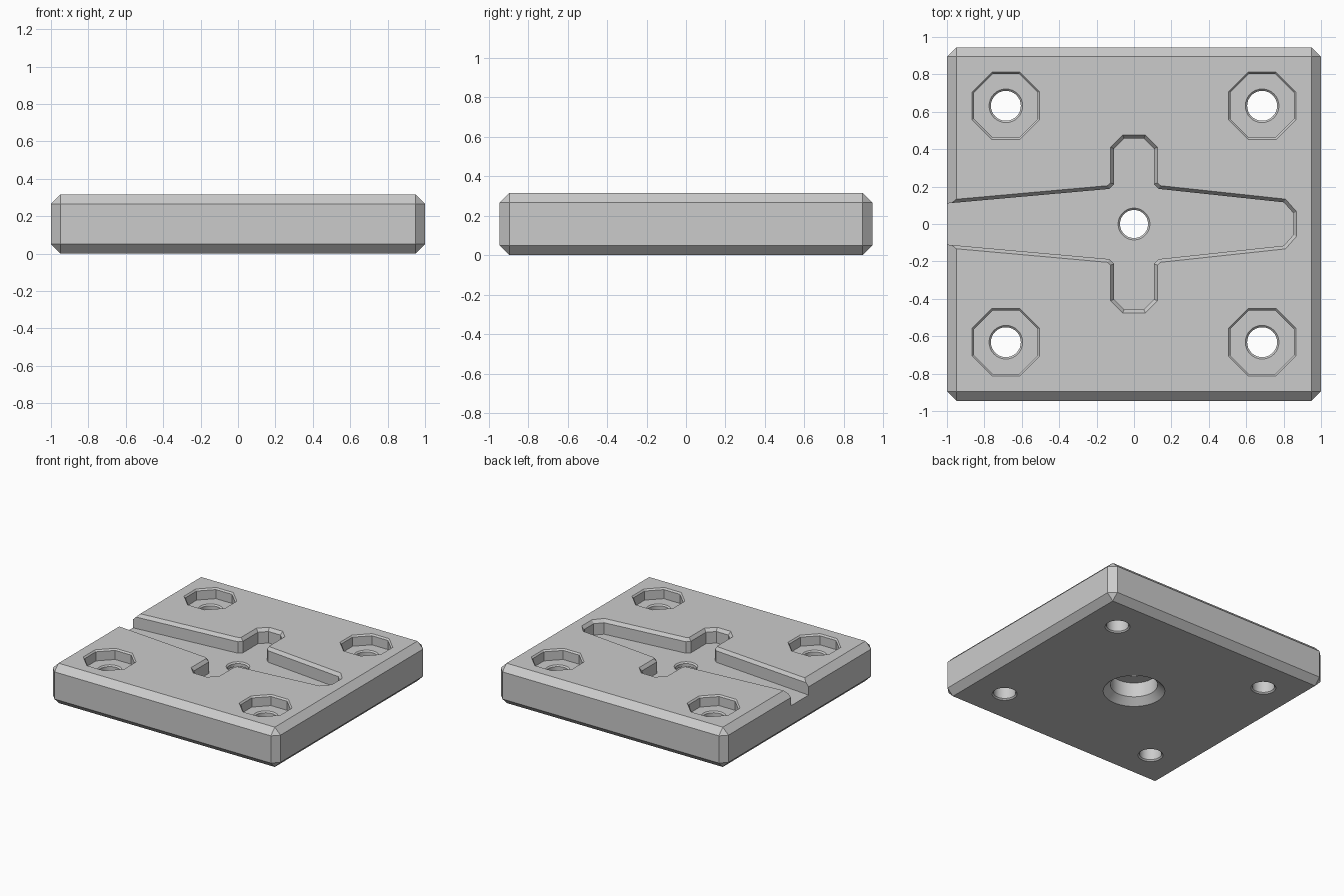
import bpy, bmesh, math
from mathutils import Vector

if "Cube" in bpy.data.objects:
    bpy.data.objects.remove(bpy.data.objects["Cube"], do_unlink=True)

TOP = 0.316      # plate thickness
FLOOR = 0.2      # floor of the cross slot
POCKET = 0.232   # floor of the corner pockets


def add_object(name, bm):
    bmesh.ops.recalc_face_normals(bm, faces=bm.faces)
    mesh = bpy.data.meshes.new(name)
    bm.to_mesh(mesh)
    bm.free()
    obj = bpy.data.objects.new(name, mesh)
    bpy.context.collection.objects.link(obj)
    return obj


def ring(radius, sides, centre=(0, 0), turn=0.0):
    return [(centre[0] + radius * math.cos(turn + math.tau * i / sides),
             centre[1] + radius * math.sin(turn + math.tau * i / sides))
            for i in range(sides)]


def inset(points, d):
    """Shrink a clockwise outline by d with mitred corners."""
    result = []
    for i, p in enumerate(points):
        p = Vector(p)
        a = (p - Vector(points[i - 1])).normalized()
        b = (Vector(points[(i + 1) % len(points)]) - p).normalized()
        na, nb = Vector((a.y, -a.x)), Vector((b.y, -b.x))
        result.append(p + (na + nb) * (d / (1 + na.dot(nb))))
    return result


def loft(name, levels):
    """Closed solid through (height, outline) levels."""
    bm = bmesh.new()
    rows = [[bm.verts.new((p[0], p[1], z)) for p in pts] for z, pts in levels]
    for low, high in zip(rows, rows[1:]):
        for i in range(len(low)):
            j = (i + 1) % len(low)
            bm.faces.new((low[i], low[j], high[j], high[i]))
    bm.faces.new(rows[0])
    bm.faces.new(rows[-1])
    return add_object(name, bm)


def cut(body, cutter):
    cutter.hide_render = True
    mod = body.modifiers.new("cut", 'BOOLEAN')
    mod.operation = 'DIFFERENCE'
    mod.solver = 'EXACT'
    mod.object = cutter
    bpy.context.view_layer.objects.active = body
    bpy.ops.object.modifier_apply(modifier=mod.name)
    bpy.data.objects.remove(cutter, do_unlink=True)


# Chamfered plate
bm = bmesh.new()
bmesh.ops.create_cube(bm, size=1)
for v in bm.verts:
    v.co = (v.co.x * 2, v.co.y * 1.89, (v.co.z + 0.5) * TOP)
bmesh.ops.bevel(bm, geom=bm.edges[:], offset=0.05, segments=1, affect='EDGES')
plate = add_object("base_plate", bm)

# Cross slot, open on the -x side, with a chamfered rim
half = [(-1.1, 0.119), (-0.14, 0.205), (-0.125, 0.22), (-0.125, 0.41),
        (-0.06, 0.475), (0.06, 0.475), (0.125, 0.41), (0.125, 0.22),
        (0.14, 0.205), (0.81, 0.133), (0.87, 0.065)]
outer = half + [(x, -y) for x, y in reversed(half)]
inner = inset(outer, 0.018)
cut(plate, loft("slot_cutter", [(FLOOR, inner), (TOP - 0.025, inner),
                                (TOP, outer), (TOP + 0.1, outer)]))

# Octagonal corner pockets with through holes
for sx in (-1, 1):
    for sy in (-1, 1):
        c = (sx * 0.685, sy * 0.632)
        k = 1 / math.cos(math.pi / 8)
        wide = ring(0.18 * k, 8, c, math.pi / 8)
        narrow = ring(0.17 * k, 8, c, math.pi / 8)
        cut(plate, loft("pocket_cutter", [(POCKET, narrow), (TOP - 0.012, narrow),
                                          (TOP, wide), (TOP + 0.1, wide)]))
        big, small = ring(0.09, 32, c), ring(0.08, 32, c)
        cut(plate, loft("hole_cutter", [(-0.1, big), (0, big), (0.01, small),
                                        (POCKET - 0.01, small), (POCKET, big),
                                        (POCKET + 0.03, big)]))

# Centre hole with a countersunk recess underneath
profile = [(-0.1, 0.222), (0, 0.222), (0.05, 0.17), (0.165, 0.17)]
cut(plate, loft("recess_cutter", [(z, ring(r, 48)) for z, r in profile]))
profile = [(0.1, 0.075), (FLOOR - 0.01, 0.075), (FLOOR, 0.085), (FLOOR + 0.03, 0.085)]
cut(plate, loft("centre_hole_cutter", [(z, ring(r, 48)) for z, r in profile]))

# Plain grey material
grey = bpy.data.materials.new("plain_grey")
grey.use_nodes = True
colour = (0.6, 0.6, 0.6, 1)
grey.diffuse_color = colour
grey.node_tree.nodes["Principled BSDF"].inputs["Base Color"].default_value = colour
plate.data.materials.clear()
plate.data.materials.append(grey)

# Smooth round walls, keep edges sharp
bpy.ops.object.select_all(action='DESELECT')
plate.select_set(True)
bpy.context.view_layer.objects.active = plate
bpy.ops.object.shade_smooth_by_angle(angle=math.radians(20))
